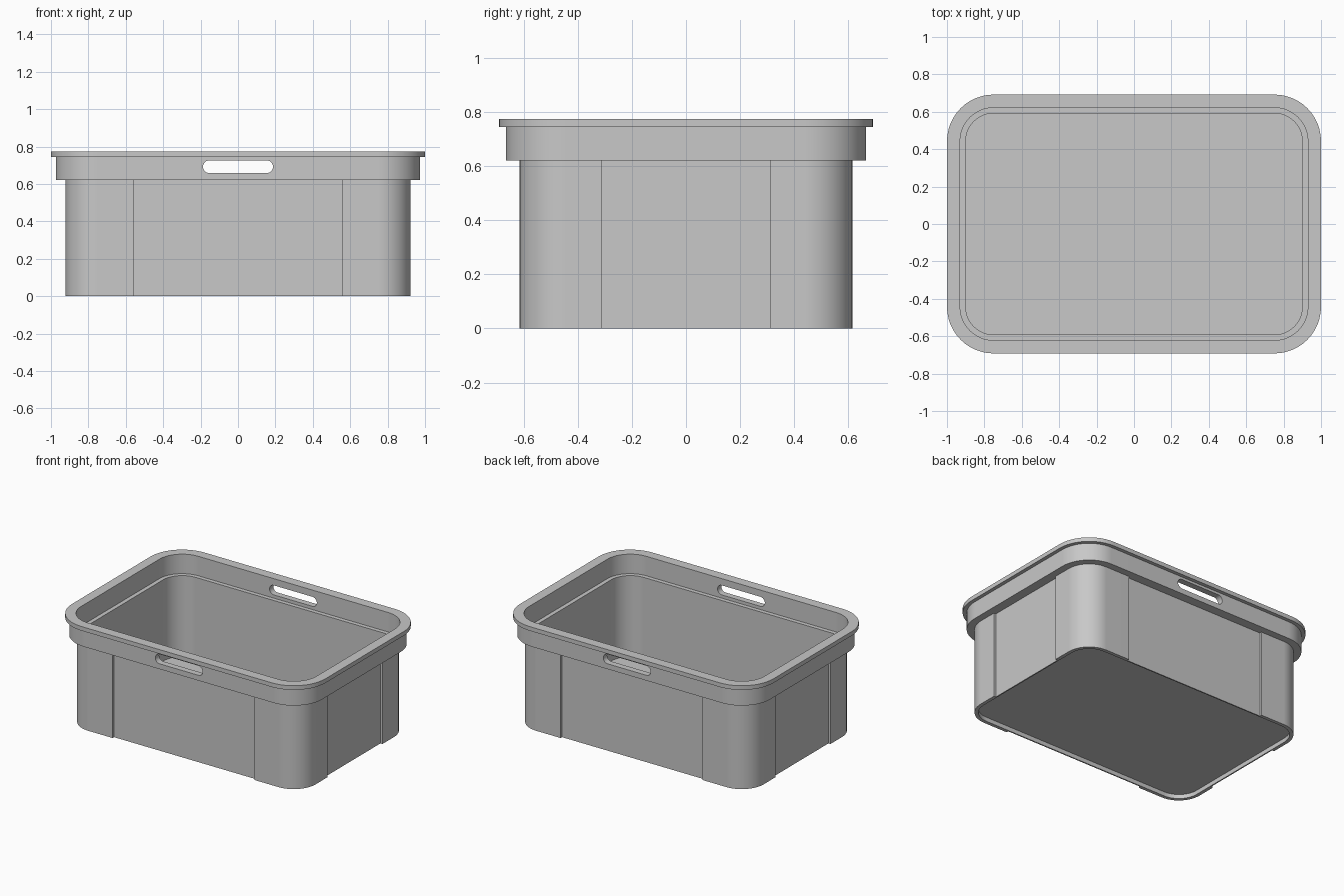
import bpy
import bmesh
from math import cos, sin, pi, radians

if "Cube" in bpy.data.objects:
    bpy.data.objects.remove(bpy.data.objects["Cube"], do_unlink=True)

CX, CY = 0.75, 0.442            # centres of the rounded corners
PANEL_X, PANEL_Y = 0.56, 0.31   # half widths of the recessed side panels
RECESS = 0.016
ARC_STEPS = 12


def make_material(name, value):
    mat = bpy.data.materials.new(name)
    mat.use_nodes = True
    colour = (value, value, value, 1)
    mat.diffuse_color = colour
    mat.node_tree.nodes["Principled BSDF"].inputs["Base Color"].default_value = colour
    return mat


def link_object(name, bm):
    mesh = bpy.data.meshes.new(name)
    bmesh.ops.recalc_face_normals(bm, faces=bm.faces)
    bm.to_mesh(mesh)
    bm.free()
    obj = bpy.data.objects.new(name, mesh)
    bpy.context.collection.objects.link(obj)
    return obj


def outline(r, depth):
    """Rounded rectangle with the middle of each side pushed in by depth."""
    hx, hy = CX + r, CY + r
    quarter = [(hx - depth, PANEL_Y), (hx, PANEL_Y)]
    for i in range(ARC_STEPS + 1):
        a = pi / 2 * i / ARC_STEPS
        quarter.append((CX + r * cos(a), CY + r * sin(a)))
    quarter += [(PANEL_X, hy), (PANEL_X, hy - depth)]
    back = quarter[::-1]
    return (quarter + [(-x, y) for x, y in back]
            + [(-x, -y) for x, y in quarter] + [(x, -y) for x, y in back])


def bridge(bm, a, b):
    n = len(a)
    for i in range(n):
        j = (i + 1) % n
        bm.faces.new((a[i], a[j], b[j], b[i]))


# Crate shell: corner radius, height and panel recess of each ring,
# from the raised underside, over the rim, to the inside floor
SHELL = [
    (0.148, 0.03, 0), (0.148, 0, 0),                        # foot rim
    (0.173, 0, RECESS), (0.173, 0.62, RECESS),              # outer wall
    (0.224, 0.62, 0), (0.224, 0.744, 0),                    # collar
    (0.25, 0.744, 0), (0.25, 0.774, 0),                     # lip
    (0.18, 0.774, 0), (0.18, 0.635, 0),                     # opening
    (0.15, 0.635, 0), (0.15, 0.055, 0),                     # inner wall
]
bm = bmesh.new()
rings = [[bm.verts.new((x, y, z)) for x, y in outline(r, d)] for r, z, d in SHELL]
for lower, upper in zip(rings, rings[1:]):
    bridge(bm, lower, upper)
bm.faces.new(rings[0])
bm.faces.new(rings[-1])
bmesh.ops.remove_doubles(bm, verts=bm.verts, dist=0.0001)
crate = link_object("crate_shell", bm)
crate.data.materials.append(make_material("grey plastic", 0.58))

# Hand holes: one slot with round ends cut through the front and back collar
HOLE_HALF, HOLE_R, HOLE_Z = 0.187, 0.034, 0.692
bm = bmesh.new()
ends = []
for y in (-1, 1):
    ring = []
    for side in (0, 1):
        centre = (HOLE_HALF - HOLE_R) * (1 - 2 * side)
        for i in range(ARC_STEPS + 1):
            a = -pi / 2 + pi * side + pi * i / ARC_STEPS
            ring.append(bm.verts.new((centre + HOLE_R * cos(a), y, HOLE_Z + HOLE_R * sin(a))))
    ends.append(ring)
    bm.faces.new(ring)
bridge(bm, *ends)
cutter = link_object("hand_hole_cutter", bm)
cutter.hide_render = True

bpy.ops.object.select_all(action="DESELECT")
crate.select_set(True)
bpy.context.view_layer.objects.active = crate
cut = crate.modifiers.new("hand_holes", "BOOLEAN")
cut.operation = "DIFFERENCE"
cut.solver = "EXACT"
cut.object = cutter
bpy.ops.object.modifier_apply(modifier=cut.name)
bpy.data.objects.remove(cutter, do_unlink=True)

# Smooth round corners, flat panels and crisp edges
bpy.ops.object.shade_smooth_by_angle(angle=radians(30))
weighted = crate.modifiers.new("flat_panels", "WEIGHTED_NORMAL")
weighted.keep_sharp = True
